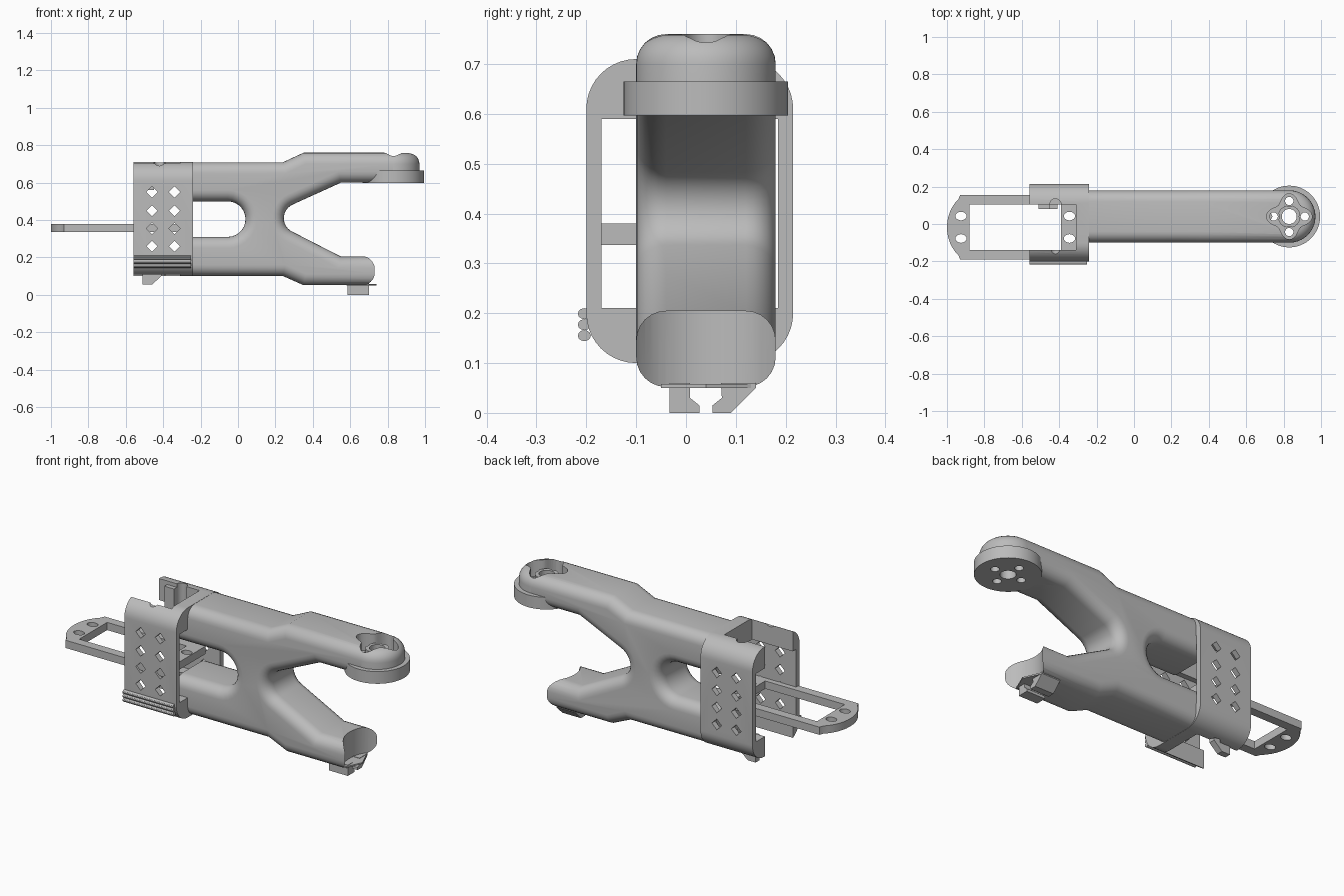
import bpy, bmesh
from math import sin, cos, pi, radians

cube = bpy.data.objects.get("Cube")
if cube:
    bpy.data.objects.remove(cube, do_unlink=True)

grey = bpy.data.materials.new("plain grey")
grey.use_nodes = True
grey.diffuse_color = (0.5, 0.5, 0.5, 1)
grey.node_tree.nodes["Principled BSDF"].inputs["Base Color"].default_value = (0.5, 0.5, 0.5, 1)

MID = 0.04          # centre line of the arm in y
HUB = 0.83          # pivot position in x


def arc(cx, cy, r, a0, a1, n=10, ry=None):
    ry = ry or r
    return [(cx + r * cos(radians(a0 + (a1 - a0) * i / n)),
             cy + ry * sin(radians(a0 + (a1 - a0) * i / n))) for i in range(n + 1)]


def circle(cx, cy, r, ry=None, n=40):
    return arc(cx, cy, r, 0, 360, n, ry)[:-1]


def rect(a0, a1, b0, b1):
    return [(a0, b0), (a1, b0), (a1, b1), (a0, b1)]


def prism(name, pts, axis, lo, hi, rim=0, rim_top=0):
    """Extrude a 2D outline along an axis, optionally rounding its cap edges."""
    place = {"x": lambda p, d: (d, p[0], p[1]),
             "y": lambda p, d: (p[0], d, p[1]),
             "z": lambda p, d: (p[0], p[1], d)}[axis]
    bm = bmesh.new()
    a = [bm.verts.new(place(p, lo)) for p in pts]
    b = [bm.verts.new(place(p, hi)) for p in pts]
    caps = [bm.faces.new(a), bm.faces.new(b)]
    for i in range(len(pts)):
        j = (i + 1) % len(pts)
        bm.faces.new((a[i], a[j], b[j], b[i]))
    bmesh.ops.recalc_face_normals(bm, faces=bm.faces)
    width = rim or rim_top
    if width:
        edges = [e for f in (caps if rim else caps[1:]) for e in f.edges]
        bmesh.ops.bevel(bm, geom=edges, offset=width, offset_type='OFFSET',
                        segments=6, profile=0.5, affect='EDGES', clamp_overlap=False)
    mesh = bpy.data.meshes.new(name)
    bm.to_mesh(mesh)
    bm.free()
    mesh.materials.append(grey)
    ob = bpy.data.objects.new(name, mesh)
    bpy.context.collection.objects.link(ob)
    return ob


def cut(ob, *args):
    """Subtract a prism from an object."""
    tool = prism("cutter", *args)
    tool.hide_render = True
    mod = ob.modifiers.new("cut", 'BOOLEAN')
    mod.operation, mod.solver, mod.object = 'DIFFERENCE', 'EXACT', tool
    bpy.context.view_layer.objects.active = ob
    bpy.ops.object.modifier_apply(modifier=mod.name)
    bpy.data.objects.remove(tool, do_unlink=True)


# Forked arm: one outline with rounded rims, trimmed square at its ends
outline = [(-0.45, 0.709), (0.24, 0.709), (0.35, 0.76), (0.98, 0.76), (0.98, 0.6), (0.55, 0.6)]
outline += arc(0.325, 0.41, 0.08, 114, 246, 12)
outline += [(0.55, 0.205), (0.87, 0.205), (0.87, 0.052), (0.35, 0.052), (0.24, 0.101),
            (-0.45, 0.101), (-0.45, 0.31)]
outline += arc(-0.055, 0.405, 0.095, -90, 90, 14)
outline += [(-0.45, 0.5)]
arm = prism("forked_arm", outline, "y", MID - 0.14, MID + 0.14, 0.06)
cut(arm, rect(-0.6, -0.31, -0.3, 0.3), "z", 0, 1)
cut(arm, rect(HUB, 1.2, -0.3, 0.3), "z", 0.55, 1)
cut(arm, circle(HUB, MID, 0.172, n=64), "z", -0.1, 0.5)

# Rounded end cap and pivot disc
cap = prism("arm_end_cap", circle(HUB, MID, 0.14, n=64), "z", 0.61, 0.76, 0, 0.06)
disc = prism("pivot_disc", circle(HUB, MID, 0.165, n=64), "z", 0.597, 0.665)

# Scalloped recess in the top and bolt holes through the disc
scallop = []
for i in range(64):
    t = 2 * pi * i / 64
    r = 0.102 + 0.02 * cos(4 * t)
    scallop.append((HUB + r * cos(t), MID + r * sin(t)))
for part in (arm, cap):
    cut(part, scallop, "z", 0.664, 0.9)
holes = [(0, 0, 0.04)] + [(0.083 * cos(k * pi / 2), 0.083 * sin(k * pi / 2), 0.022) for k in range(4)]
for part in (arm, cap, disc):
    for dx, dy, r in holes:
        cut(part, circle(HUB + dx, MID + dy, r, n=24), "z", 0.5, 0.9)
prism("pivot_hub_ring", circle(HUB, MID, 0.06), "z", 0.66, 0.72)
ring = bpy.data.objects["pivot_hub_ring"]
cut(ring, circle(HUB, MID, 0.04), "z", 0.5, 0.9)
for dx, dy, r in holes[1:]:
    cut(ring, circle(HUB + dx, MID + dy, 0.03, n=24), "z", 0.5, 0.9)

# Sleeve around the root of the arm
sleeve_outline = (arc(0.115, 0.61, 0.1, 0, 90) + arc(-0.1, 0.61, 0.1, 90, 180)
                  + arc(-0.1, 0.2, 0.1, 180, 270) + arc(0.115, 0.2, 0.1, 270, 360))
sleeve = prism("sleeve", sleeve_outline, "x", -0.56, -0.24)
cut(sleeve, rect(-0.17, 0.185, 0.21, 0.59), "x", -0.7, 0)
cut(sleeve, rect(-0.7, -0.31, -0.14, 0.105), "z", 0, 1)
cut(sleeve, circle(-0.42, 0.105, 0.03, n=24), "z", 0, 1)
cut(sleeve, circle(-0.42, 0.72, 0.03, n=24), "y", -0.3, 0)
for x in (-0.46, -0.34):
    for z in (0.26, 0.355, 0.45, 0.55):
        cut(sleeve, circle(x, z, 0.03, n=4), "y", -0.4, 0.4)

# Grip ribs along the lower front of the sleeve
for i in range(3):
    prism(f"grip_rib_{i + 1}", circle(-0.204, 0.155 + 0.022 * i, 0.013, 0.011, 12), "x", -0.56, -0.25)

# Latch hooks inside the back wall of the sleeve
prism("lower_latch", [(-0.51, 0.2), (-0.51, 0.055), (-0.46, 0.055), (-0.41, 0.1), (-0.41, 0.2)],
      "y", 0.08, 0.115)
prism("upper_latch", rect(-0.51, -0.45, 0.56, 0.69), "y", 0.08, 0.115)

# Flat frame sliding through the sleeve
PLATE_Y = -0.0175
plate = prism("sliding_frame", [(-0.31, -0.19), (-0.31, 0.155), (-0.93, 0.155)]
              + arc(-0.84, PLATE_Y, 0.16, 128, 232, 12, 0.19) + [(-0.93, -0.19)],
              "z", 0.337, 0.38)
cut(plate, rect(-0.88, -0.39, -0.14, 0.105), "z", 0.2, 0.5)
for x in (-0.925, -0.345):
    for side in (-1, 1):
        cut(plate, circle(x, PLATE_Y + 0.06 * side, 0.03, 0.023, 20), "z", 0.2, 0.5)

# Clip hooks and thin lip under the lower arm
prism("clip_hook_front", [(-0.033, 0.06), (-0.033, 0), (0.027, 0), (0.027, 0.015),
                          (0.008, 0.03), (0.008, 0.06)], "x", 0.585, 0.70)
prism("clip_hook_back", [(0.053, 0), (0.09, 0), (0.14, 0.05), (0.14, 0.06), (0.07, 0.06),
                         (0.072, 0.03), (0.053, 0.015)], "x", 0.585, 0.70)
prism("lower_lip", [(0.58, -0.05), (0.70, -0.05), (0.74, MID), (0.70, 0.13), (0.58, 0.13)],
      "z", 0.05, 0.058)

# Smooth the curved surfaces and keep the hard edges
bpy.ops.object.select_all(action='DESELECT')
for ob in bpy.context.collection.objects:
    if ob.type == 'MESH' and grey.name in ob.data.materials:
        ob.select_set(True)
        bpy.context.view_layer.objects.active = ob
bpy.ops.object.shade_smooth_by_angle(angle=radians(30))
